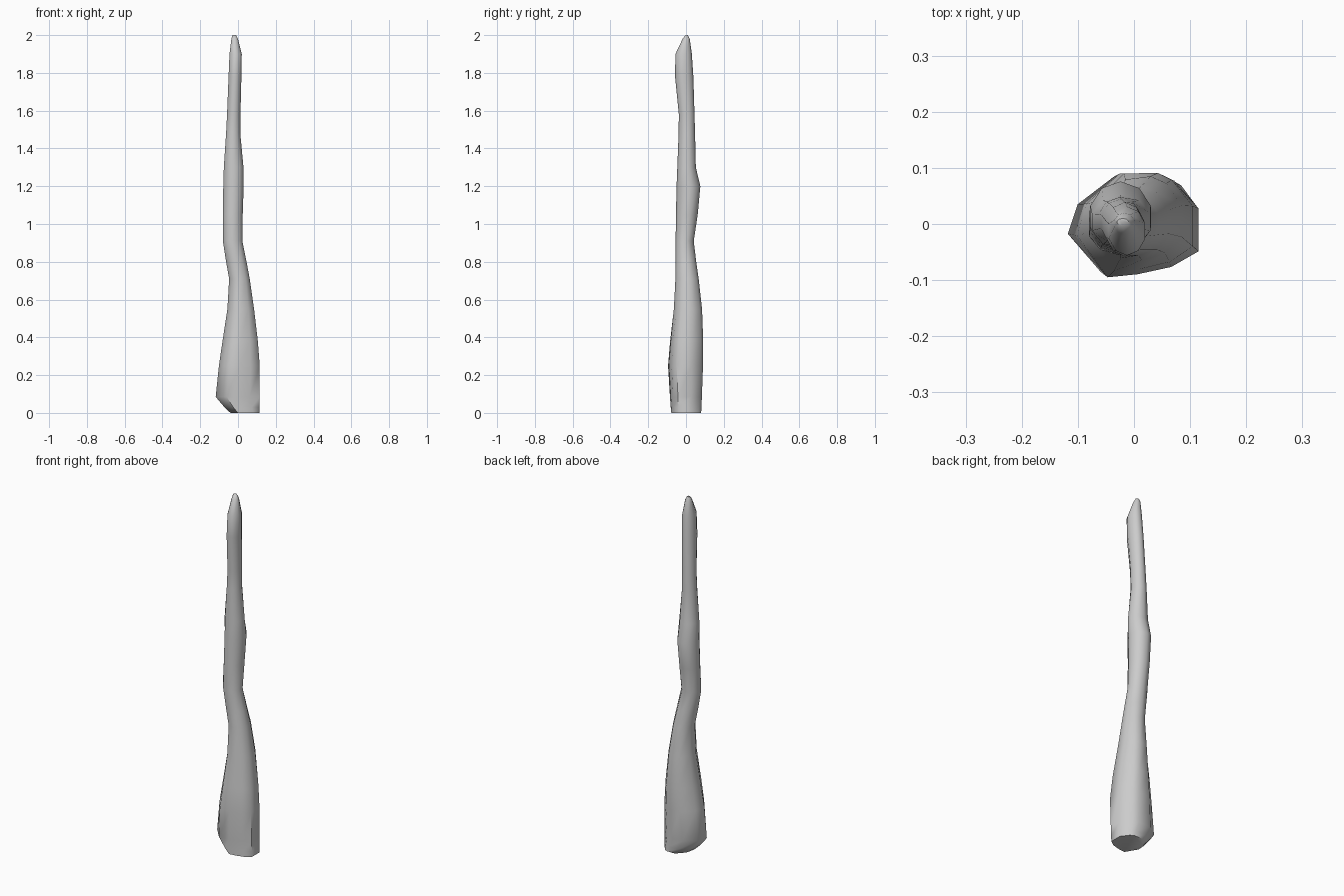
import bpy, bmesh, math

# Lower outline (irregular) and upper outline (regular), both in a unit box
low = [(1, 0.33), (0.6, 0.86), (0.35, 1), (-0.3, 1), (-0.85, 0.42),
       (-1, -0.2), (-0.5, -1), (0.0, -0.94), (0.55, -0.8), (1, -0.5)]
N = len(low)
up = [(math.cos(2 * math.pi * (i + 0.5) / N) / math.cos(math.pi / N),
       math.sin(2 * math.pi * (i + 0.5) / N)) for i in range(N)]

# Rings along the trunk: z, x min, x max, y min, y max
rings = [
    (0.00, -0.04, 0.115, -0.078, 0.080),
    (0.03, -0.072, 0.115, -0.081, 0.082),
    (0.085, -0.118, 0.115, -0.085, 0.084),
    (0.25, -0.101, 0.115, -0.095, 0.09),
    (0.38, -0.082, 0.105, -0.085, 0.091),
    (0.55, -0.056, 0.085, -0.067, 0.085),
    (0.71, -0.047, 0.062, -0.057, 0.067),
    (0.80, -0.063, 0.045, -0.056, 0.054),
    (0.91, -0.08, 0.023, -0.055, 0.041),
    (1.05, -0.079, 0.025, -0.053, 0.062),
    (1.20, -0.078, 0.030, -0.050, 0.076),
    (1.30, -0.075, 0.029, -0.046, 0.052),
    (1.48, -0.063, 0.012, -0.039, 0.048),
    (1.58, -0.058, 0.013, -0.038, 0.045),
    (1.78, -0.050, 0.018, -0.058, 0.039),
    (1.90, -0.045, 0.020, -0.056, 0.031),
    (1.98, -0.035, 0.000, -0.018, 0.020),
    (2.00, -0.030, -0.010, -0.003, 0.010),
]

# Loft the rings into one closed tapering trunk
bm = bmesh.new()
loops = []
for z, x0, x1, y0, y1 in rings:
    t = min(max((z - 0.35) / 0.5, 0), 1)
    loop = []
    for a, b in zip(low, up):
        u = a[0] * (1 - t) + b[0] * t
        v = a[1] * (1 - t) + b[1] * t
        loop.append(bm.verts.new(((x0 + x1) / 2 + u * (x1 - x0) / 2,
                                  (y0 + y1) / 2 + v * (y1 - y0) / 2, z)))
    loops.append(loop)
for a, b in zip(loops, loops[1:]):
    for i in range(N):
        j = (i + 1) % N
        bm.faces.new((a[i], a[j], b[j], b[i]))
bm.faces.new(loops[0][::-1])
bm.faces.new(loops[-1])
bmesh.ops.recalc_face_normals(bm, faces=bm.faces[:])
mesh = bpy.data.meshes.new("trunk")
bm.to_mesh(mesh)
bm.free()
trunk = bpy.data.objects.new("trunk", mesh)
bpy.context.collection.objects.link(trunk)

# Soft shading, crisp base edge
bpy.context.view_layer.objects.active = trunk
trunk.select_set(True)
bpy.ops.object.shade_smooth_by_angle(angle=math.radians(60))
